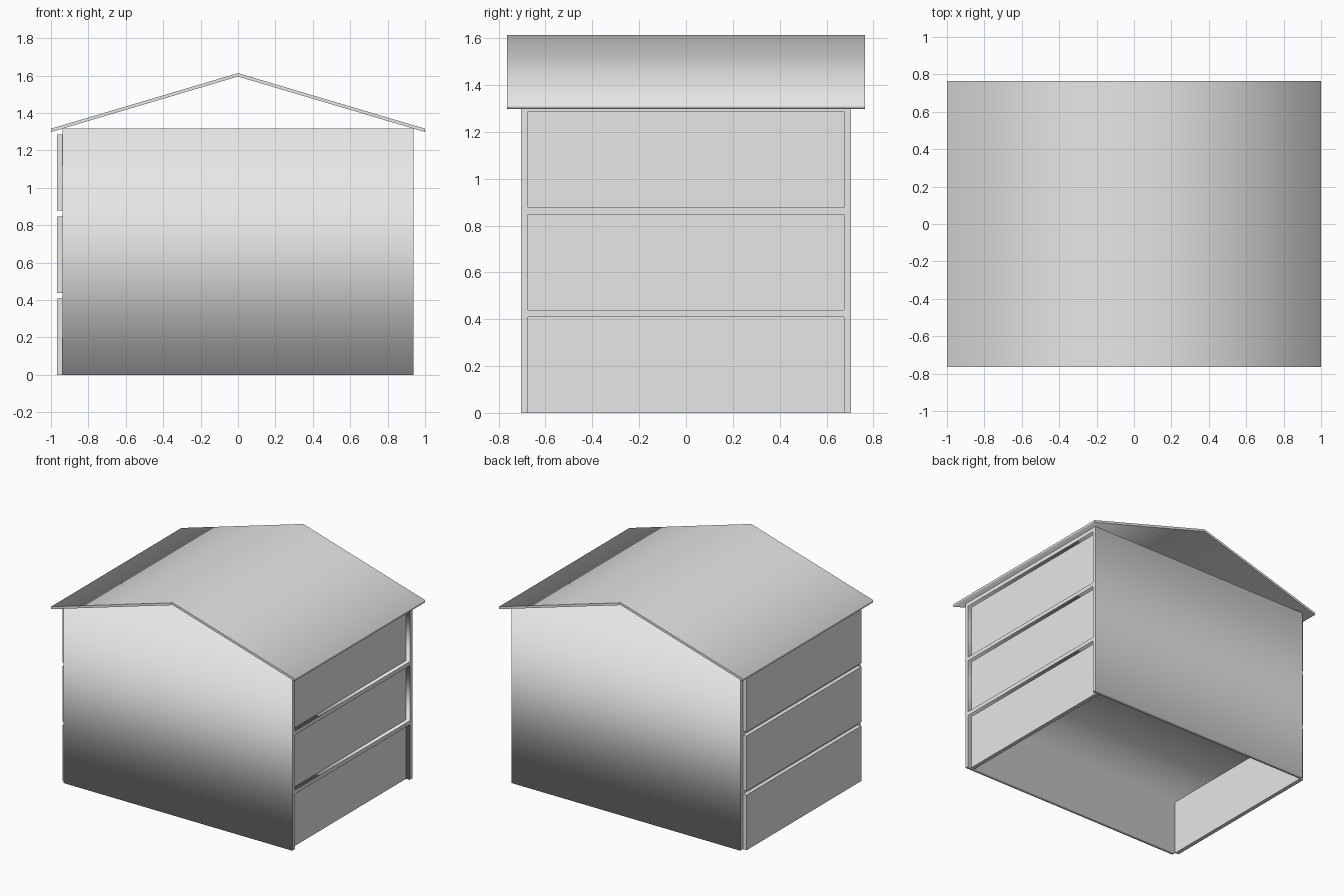
import bpy
import math

cube = bpy.data.objects.get("Cube")
if cube:
    bpy.data.objects.remove(cube, do_unlink=True)

# Main sizes
HALF_X, HALF_Y = 0.939, 0.704      # body half length and half depth
T = 0.03                           # wall, slab and panel thickness
STORY = 0.4387                     # floor to floor height
CLEAR = STORY - T                  # open height of one storey
INNER_Y = HALF_Y - T

grey = bpy.data.materials.new("light_grey")
grey.use_nodes = True
colour = (0.8, 0.8, 0.8, 1)
grey.diffuse_color = colour
grey.node_tree.nodes["Principled BSDF"].inputs["Base Color"].default_value = colour


def rectangle(half, low, high):
    return [(-half, low), (half, low), (half, high), (-half, high)]


def extrude_profile(name, loops, half_depth, rotation):
    """Fill closed loops (inner loops become holes) and extrude both ways."""
    curve = bpy.data.curves.new(name, "CURVE")
    curve.dimensions = "2D"
    curve.fill_mode = "BOTH"
    curve.extrude = half_depth
    for loop in loops:
        spline = curve.splines.new("POLY")
        spline.points.add(len(loop) - 1)
        for point, (u, v) in zip(spline.points, loop):
            point.co = (u, v, 0, 1)
        spline.use_cyclic_u = True
    obj = bpy.data.objects.new(name, curve)
    obj.rotation_euler = rotation
    bpy.context.collection.objects.link(obj)
    bpy.ops.object.select_all(action="DESELECT")
    obj.select_set(True)
    bpy.context.view_layer.objects.active = obj
    bpy.ops.object.convert(target="MESH")
    obj = bpy.context.object
    obj.data.materials.clear()
    obj.data.materials.append(grey)
    return obj


def box(name, x0, x1, half_y, z0, z1):
    bpy.ops.mesh.primitive_cube_add(size=1, location=((x0 + x1) / 2, 0, (z0 + z1) / 2))
    obj = bpy.context.object
    obj.name = name
    obj.scale = (x1 - x0, half_y * 2, z1 - z0)
    bpy.ops.object.transform_apply(location=False, rotation=False, scale=True)
    obj.data.materials.append(grey)


# Frame: front and back walls joined by floor slabs, open at the bottom
top = STORY * 3
outline = [(-HALF_Y, 0), (-HALF_Y, top), (HALF_Y, top), (HALF_Y, 0),
           (INNER_Y, 0), (INNER_Y, CLEAR), (-INNER_Y, CLEAR), (-INNER_Y, 0)]
rooms = [rectangle(INNER_Y, STORY * i, STORY * i + CLEAR) for i in (1, 2)]
extrude_profile("wall_and_floor_frame", [outline] + rooms, HALF_X,
                (math.pi / 2, 0, math.pi / 2))

# End panels: standing proud on one end, recessed on the other
for i in range(3):
    low, high = STORY * i, STORY * i + CLEAR
    box(f"outer_end_panel_{i + 1}", -HALF_X - T, -HALF_X, INNER_Y, low, high)
    box(f"recessed_end_panel_{i + 1}", HALF_X - 2 * T, HALF_X - T, INNER_Y, low, high)

# Thin gable roof, open at both ends
EAVE, RIDGE, ROOF_T = 1.298, 1.595, 0.018
roof = [(-1, EAVE), (0, RIDGE), (1, EAVE),
        (1, EAVE + ROOF_T), (0, RIDGE + ROOF_T), (-1, EAVE + ROOF_T)]
extrude_profile("gable_roof", [roof], 0.765, (math.pi / 2, 0, 0))
